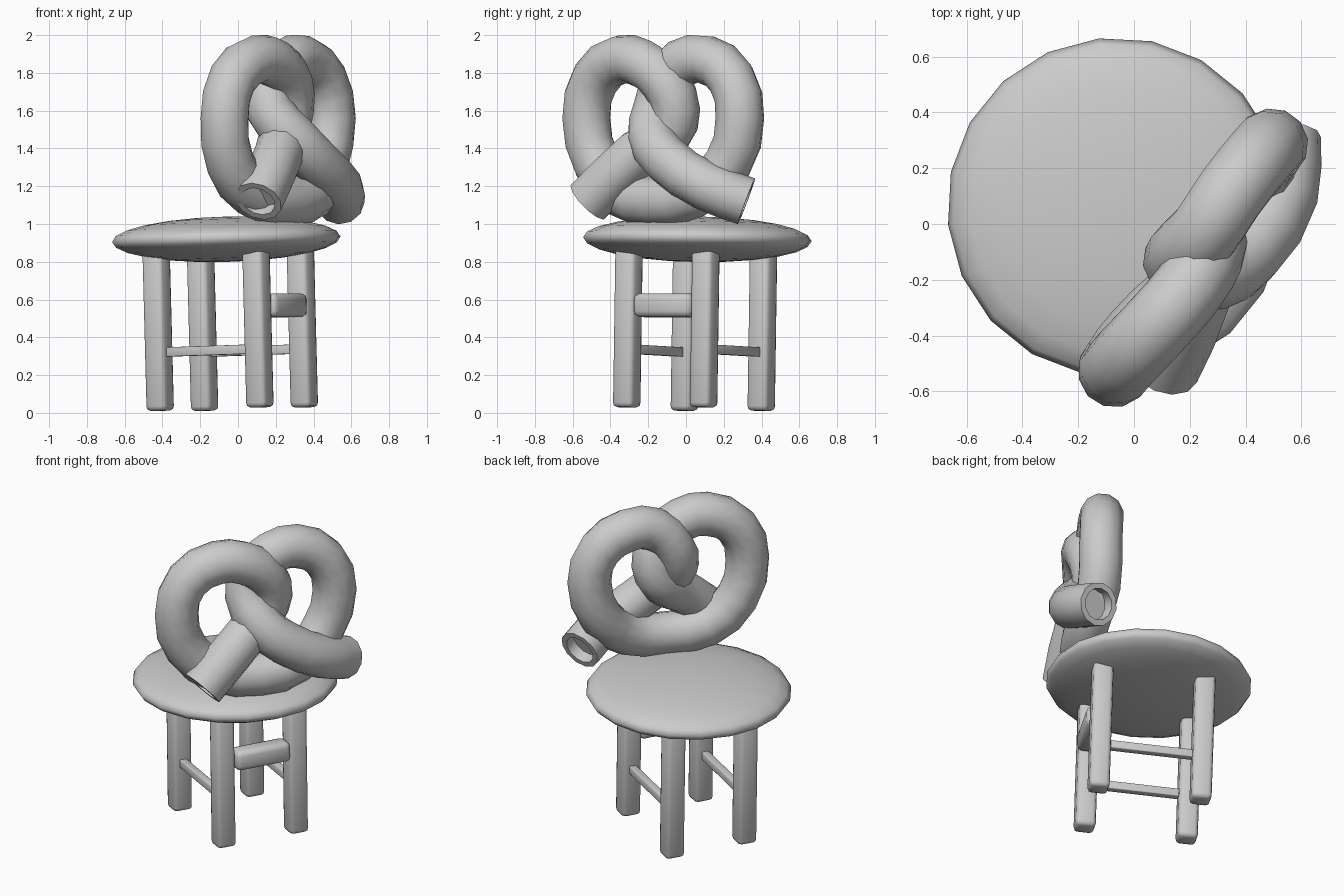
import bpy, bmesh
from math import radians
from mathutils import Matrix, Vector

if "Cube" in bpy.data.objects:
    bpy.data.objects.remove(bpy.data.objects["Cube"])

grey = bpy.data.materials.new("plain_grey")
grey.use_nodes = True
grey.diffuse_color = (0.6, 0.6, 0.6, 1)
grey.node_tree.nodes["Principled BSDF"].inputs["Base Color"].default_value = (0.6, 0.6, 0.6, 1)

# The stool is turned on the floor and leans slightly
STOOL = (Matrix.Translation((-0.03, 0.042, 0.02))
         @ Matrix.Rotation(radians(-30), 4, 'Z')
         @ Matrix.Rotation(-0.03, 4, 'Y'))


def finish(name, bm, matrix, angle):
    mesh = bpy.data.meshes.new(name)
    bm.to_mesh(mesh)
    bm.free()
    obj = bpy.data.objects.new(name, mesh)
    bpy.context.collection.objects.link(obj)
    obj.matrix_world = matrix
    mesh.materials.append(grey)
    bpy.ops.object.select_all(action='DESELECT')
    obj.select_set(True)
    bpy.context.view_layer.objects.active = obj
    bpy.ops.object.shade_smooth_by_angle(angle=radians(angle))


def bar(name, center, size, bevel):
    bm = bmesh.new()
    bmesh.ops.create_cube(bm, size=1)
    bmesh.ops.scale(bm, vec=size, verts=bm.verts)
    bmesh.ops.bevel(bm, geom=bm.edges[:], offset=bevel, segments=2,
                    profile=0.5, affect='EDGES')
    bmesh.ops.translate(bm, vec=center, verts=bm.verts)
    finish(name, bm, STOOL, 50)


# Cushion-shaped round seat
bm = bmesh.new()
bmesh.ops.create_uvsphere(bm, u_segments=20, v_segments=12, radius=1)
bmesh.ops.scale(bm, vec=(0.608, 0.608, 0.12), verts=bm.verts)
bmesh.ops.translate(bm, vec=(-0.01, 0, 0.9), verts=bm.verts)
finish("seat", bm, STOOL, 180)

# Legs, side stretchers and the thick rail under the backrest
for side, sy in (("left", 1), ("right", -1)):
    for end, sx in (("front", 1), ("back", -1)):
        bar(f"{end}_{side}_leg", (sx * 0.305, sy * 0.235, 0.435),
            (0.12, 0.12, 0.87), 0.024)
    bar(f"{side}_stretcher", (0, sy * 0.235, 0.31), (0.56, 0.045, 0.05), 0.005)
bar("thick_rail", (0.32, 0.005, 0.54), (0.12, 0.35, 0.125), 0.03)

# Knotted backrest: path points as (along, outward, height)
path = [(-0.35, 0.395, 1.12), (-0.08, 0.33, 1.37), (0.07, 0.25, 1.48),
        (0.12, 0.25, 1.60), (0.07, 0.28, 1.75), (-0.07, 0.295, 1.85),
        (-0.22, 0.285, 1.87), (-0.40, 0.265, 1.77), (-0.465, 0.26, 1.56),
        (-0.40, 0.25, 1.32), (-0.22, 0.265, 1.16), (0.03, 0.31, 1.12),
        (0.27, 0.29, 1.16), (0.45, 0.23, 1.32), (0.525, 0.225, 1.56),
        (0.46, 0.215, 1.77), (0.29, 0.21, 1.87), (0.13, 0.22, 1.85),
        (0.02, 0.205, 1.74), (-0.02, 0.23, 1.6), (0.03, 0.34, 1.46),
        (0.16, 0.385, 1.34), (0.405, 0.36, 1.2), (0.58, 0.24, 1.12)]
along, outward = Vector((0.6, 0.8, 0)), Vector((0.8, -0.6, 0))

curve = bpy.data.curves.new("backrest_path", 'CURVE')
curve.dimensions = '3D'
curve.resolution_u = 2
curve.bevel_depth = 0.13
curve.bevel_resolution = 4
spline = curve.splines.new('BEZIER')
spline.bezier_points.add(len(path) - 1)
for point, (u, n, z) in zip(spline.bezier_points, path):
    point.co = along * u + outward * n + Vector((0, 0, z))
    point.handle_left_type = point.handle_right_type = 'AUTO'
helper = bpy.data.objects.new("backrest_path", curve)
bpy.context.collection.objects.link(helper)
bpy.context.view_layer.update()

bm = bmesh.new()
bm.from_mesh(helper.to_mesh())
helper.to_mesh_clear()
bpy.data.objects.remove(helper)

# Close both ends with a rim and a hollow
bmesh.ops.remove_doubles(bm, verts=bm.verts, dist=0.0005)
open_edges = [e for e in bm.edges if e.is_boundary]
caps = bmesh.ops.holes_fill(bm, edges=open_edges, sides=0)["faces"]
bmesh.ops.recalc_face_normals(bm, faces=bm.faces)
for cap in caps:
    bmesh.ops.inset_individual(bm, faces=[cap], thickness=0.035)
    inward = -cap.normal.copy()
    hollow = bmesh.ops.extrude_discrete_faces(bm, faces=[cap])["faces"][0]
    bmesh.ops.translate(bm, vec=inward * 0.07, verts=hollow.verts)
finish("knotted_backrest", bm, Matrix.Identity(4), 50)
